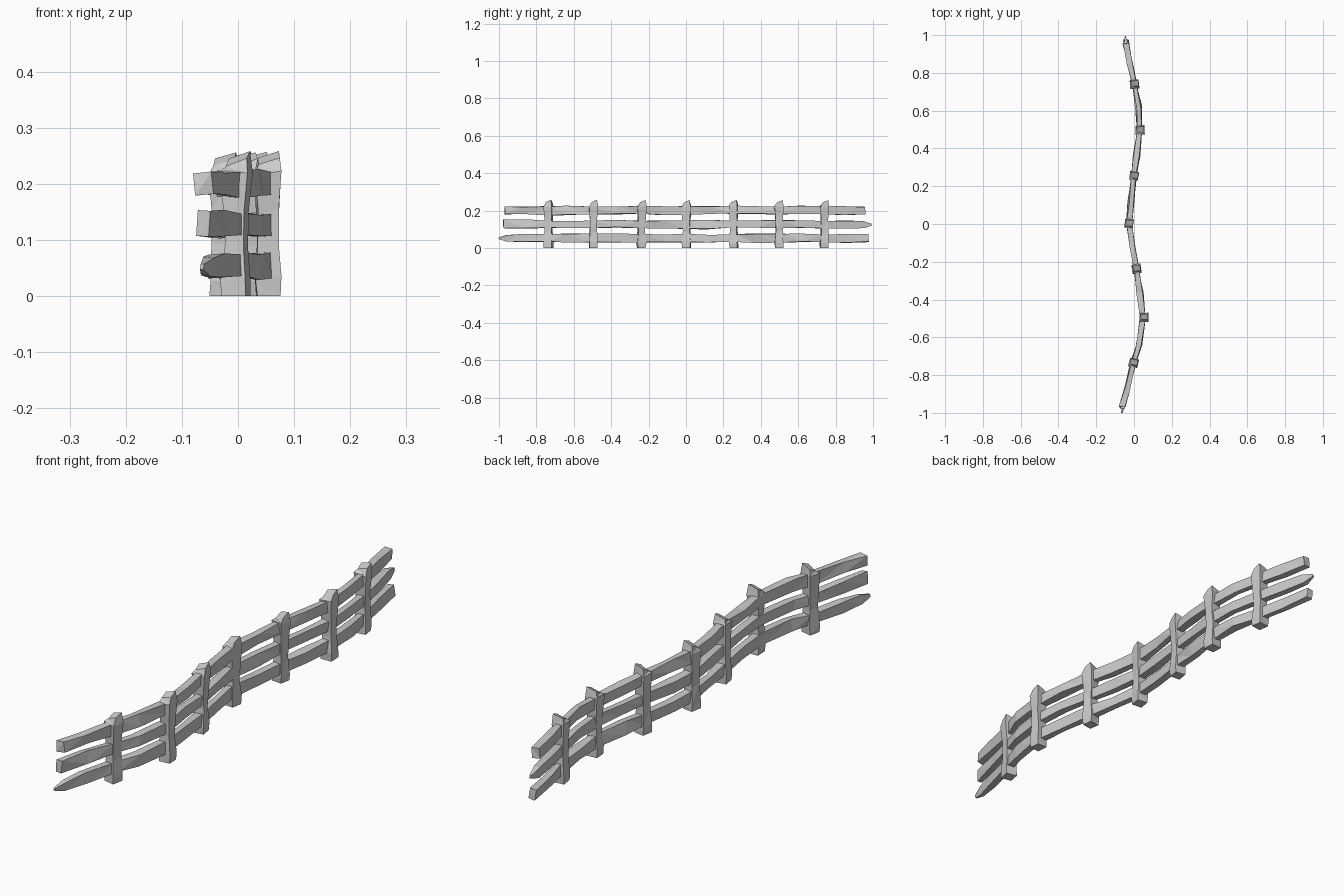
import bpy, bmesh, random
from math import cos, sin, radians
from mathutils import Vector

if "Cube" in bpy.data.objects:
    bpy.data.objects.remove(bpy.data.objects["Cube"])

random.seed(7)
def jit(a):
    return random.uniform(-a, a)

def loft(name, rings):
    """Closed flat-shaded solid through a list of four-point rings."""
    bm = bmesh.new()
    vs = [[bm.verts.new(p) for p in r] for r in rings]
    for a, b in zip(vs, vs[1:]):
        for i in range(4):
            j = (i + 1) % 4
            bm.faces.new((a[i], a[j], b[j], b[i]))
    bm.faces.new(vs[0][::-1])
    bm.faces.new(vs[-1])
    bmesh.ops.triangulate(bm, faces=bm.faces[:])
    bmesh.ops.recalc_face_normals(bm, faces=bm.faces[:])
    me = bpy.data.meshes.new(name)
    bm.to_mesh(me)
    bm.free()
    ob = bpy.data.objects.new(name, me)
    bpy.context.collection.objects.link(ob)
    return ob

CORNERS = ((-1, -1), (1, -1), (1, 1), (-1, 1))

# Posts: waisted square stakes with a flared head and a slanted, chipped top
posts = [(-0.003, -0.735, -12), (0.053, -0.495, 3), (0.013, -0.238, 8), (-0.026, 0.002, -6),
         (0.0, 0.255, -8), (0.032, 0.497, 4), (0.003, 0.74, 6)]
levels = [(0.0, 0.021), (0.03, 0.0225), (0.09, 0.018), (0.15, 0.019), (0.222, 0.0235)]
for px, py, yaw in posts:
    c, s = cos(radians(yaw)), sin(radians(yaw))
    rings = []
    for z, h in levels:
        rings.append([])
        for u, v in CORNERS:
            a, b = u * h + jit(0.002), v * h + jit(0.002)
            rings[-1].append(Vector((px + a * c - b * s, py + a * s + b * c,
                                     z + (jit(0.006) if z > 0 else 0))))
    tip = []
    for u, v in CORNERS:
        a, b = u * 0.019 + 0.002, v * 0.014 + 0.004
        tip.append(Vector((px + a * c - b * s, py + a * s + b * c,
                           0.245 + 0.006 * u + 0.006 * v + jit(0.002))))
    rings.append(tip)
    loft("fence_post", rings)

# Rails: rough planks that weave along the line of posts
path = [(-0.87, -0.036), (-0.735, -0.003), (-0.65, 0.026), (-0.495, 0.046), (-0.37, 0.032),
        (-0.238, 0.013), (-0.12, -0.008), (0.002, -0.026), (0.12, -0.016), (0.255, 0.0),
        (0.36, 0.014), (0.497, 0.030), (0.62, 0.024), (0.74, 0.003), (0.85, -0.022)]
# height, start y, end y, start and end point scale
rails = [(0.053, -0.97, 0.978, 0.25, 0.75), (0.127, -0.975, 0.965, 0.8, 0.25),
         (0.202, -0.968, 0.957, 0.85, 0.85)]
for z0, y0, y1, e0, e1 in rails:
    pts = [(y0, -0.062, 1)] + [(y, x, 1) for y, x in path] + [(y1, -0.044, 1)]
    if e0 < 0.5:
        pts = [(-1.0, -0.064, e0)] + pts[1:]
        pts.insert(1, (-0.955, -0.055, 0.85))
    if e1 < 0.5:
        pts[-1] = (0.95, -0.042, 0.85)
        pts.append((0.992, -0.046, e1))
    rings = []
    for y, x, k in pts:
        tx, tz, roll = 0.0135 + jit(0.003), 0.021 + jit(0.003), radians(jit(9))
        dz = jit(0.003)
        ring = []
        for u, v in CORNERS:
            a, b = u * tx * k, v * tz * k
            ring.append(Vector((x + a * cos(roll) - b * sin(roll),
                                y + (jit(0.012) if abs(y) < 0.94 else jit(0.004)),
                                z0 + dz + a * sin(roll) + b * cos(roll))))
        rings.append(ring)
    loft("fence_rail", rings)
